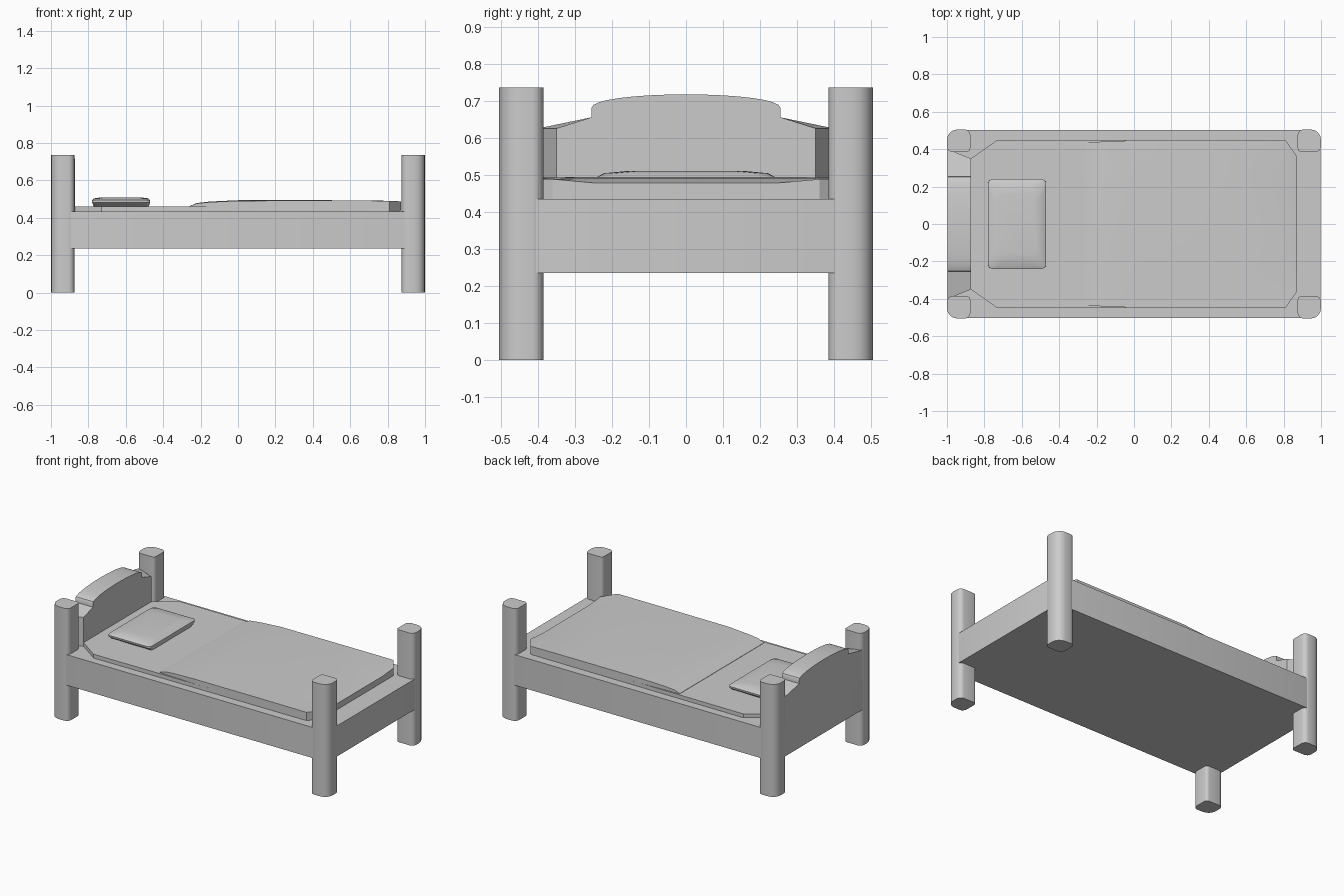
import bpy, bmesh
from math import sin, cos, pi, radians

if "Cube" in bpy.data.objects:
    bpy.data.objects.remove(bpy.data.objects["Cube"])


def loft(name, rings, smooth=None):
    """Skin a list of equal-length closed rings and cap both ends."""
    bm = bmesh.new()
    vr = [[bm.verts.new(p) for p in r] for r in rings]
    n = len(vr[0])
    for a, b in zip(vr, vr[1:]):
        for i in range(n):
            bm.faces.new((a[i], a[(i + 1) % n], b[(i + 1) % n], b[i]))
    bm.faces.new(vr[0][::-1])
    bm.faces.new(vr[-1])
    bmesh.ops.recalc_face_normals(bm, faces=bm.faces)
    me = bpy.data.meshes.new(name)
    bm.to_mesh(me)
    bm.free()
    ob = bpy.data.objects.new(name, me)
    bpy.context.collection.objects.link(ob)
    if smooth:
        bpy.context.view_layer.objects.active = ob
        bpy.ops.object.select_all(action='DESELECT')
        ob.select_set(True)
        bpy.ops.object.shade_smooth_by_angle(angle=radians(smooth))
    return ob


def round_rect(cx, cy, hx, hy, radii, seg=4):
    """Rounded rectangle; radii for corners ++, -+, --, +-."""
    pts = []
    for k, (sx, sy) in enumerate(((1, 1), (-1, 1), (-1, -1), (1, -1))):
        r = radii[k]
        for i in range(seg + 1):
            a = k * pi / 2 + i / seg * pi / 2
            pts.append((cx + sx * (hx - r) + r * cos(a), cy + sy * (hy - r) + r * sin(a)))
    return pts


def prism(name, pts, z0, z1, smooth=None):
    return loft(name, [[(x, y, z) for x, y in pts] for z in (z0, z1)], smooth)


# Four corner posts, rounder on the outer corner
corners = [(1, 1), (-1, 1), (-1, -1), (1, -1)]
for k, (sx, sy) in enumerate(corners):
    radii = [0.03] * 4
    radii[k] = 0.055
    radii[(k + 2) % 4] = 0.02
    end = "foot" if sx > 0 else "head"
    side = "back" if sy > 0 else "front"
    prism(f"{end}_{side}_post", round_rect(sx * 0.9375, sy * 0.445, 0.0625, 0.06, radii),
          0, 0.735, 35)

# Solid bed frame between the posts
prism("bed_frame", round_rect(0, 0, 0.998, 0.503, [0.055] * 4), 0.235, 0.435, 35)

# Headboard: arched profile whose ends taper inwards to the mattress side
arch = [(0.255 * cos(pi * i / 16), 0.68 + 0.037 * sin(pi * i / 16) ** 0.9) for i in range(17)]
rings = []
for x, w in ((-0.998, 0.40), (-0.872, 0.35)):
    prof = [(w, 0.42), (w, 0.625), (0.255, 0.655)] + arch + [(-0.255, 0.655), (-w, 0.625), (-w, 0.42)]
    rings.append([(x, y, z) for y, z in prof])
loft("headboard", rings, 30)

# Mattress with cut corners
mat = [(-0.872, 0.35), (-0.73, 0.45), (0.81, 0.445), (0.868, 0.36)]
mat += [(x, -y) for x, y in mat[::-1]]
prism("mattress", mat, 0.425, 0.46)

# Blanket: x, half width, edge height, middle height
stations = [(-0.26, 0.435, 0.462, 0.462), (-0.22, 0.438, 0.477, 0.479), (-0.15, 0.441, 0.484, 0.487),
            (0, 0.447, 0.491, 0.494), (0.5, 0.448, 0.492, 0.494),
            (0.81, 0.449, 0.491, 0.490), (0.872, 0.36, 0.488, 0.478)]
rings = []
for x, w, ze, zm in stations:
    zb = 0.456 if x < 0 else 0.44
    rings.append([(x, -w, zb), (x, w, zb), (x, w, ze), (x, 0.25, zm), (x, -0.25, zm), (x, -w, ze)])
loft("blanket", rings, 20)

# Pillow as stacked rounded outlines
layers = [(0.455, 0.145, 0.205, 0.02), (0.482, 0.155, 0.238, 0.02), (0.494, 0.155, 0.24, 0.025),
          (0.504, 0.145, 0.222, 0.05), (0.510, 0.10, 0.16, 0.06)]
loft("pillow", [[(x, y, z) for x, y in round_rect(-0.625, 0, hx, hy, [r] * 4)]
                for z, hx, hy, r in layers], 40)
